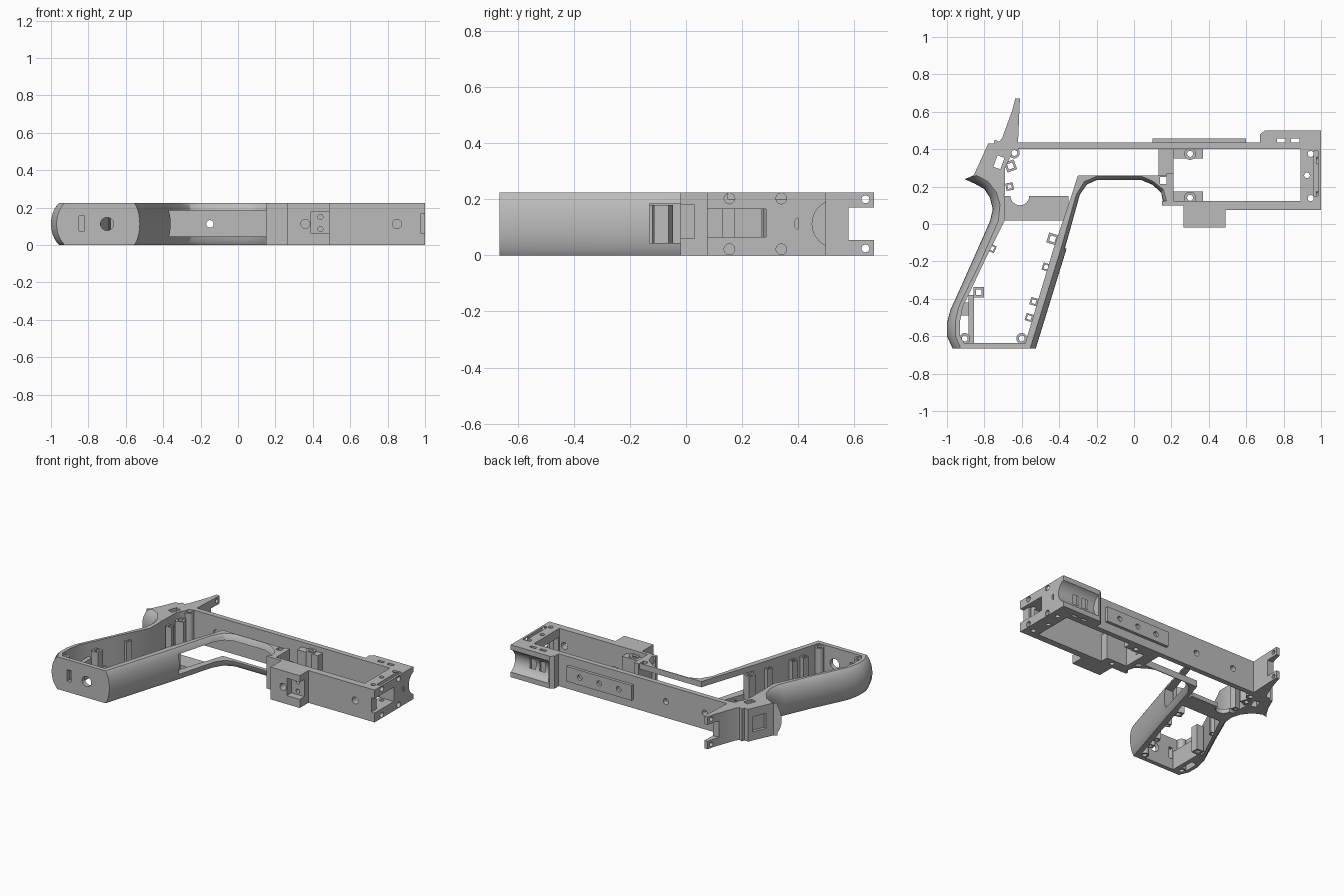
import bpy, bmesh, math
from mathutils import Matrix, Vector

if "Cube" in bpy.data.objects:
    bpy.data.objects.remove(bpy.data.objects["Cube"])

H = 0.225
MID = H / 2
grey = bpy.data.materials.new("plastic_grey")
grey.diffuse_color = (0.5, 0.5, 0.5, 1)
grey.use_nodes = True
grey.node_tree.nodes["Principled BSDF"].inputs["Base Color"].default_value = grey.diffuse_color


def finish(name, bm):
    bmesh.ops.recalc_face_normals(bm, faces=bm.faces)
    me = bpy.data.meshes.new(name)
    bm.to_mesh(me)
    bm.free()
    me.materials.append(grey)
    ob = bpy.data.objects.new(name, me)
    bpy.context.collection.objects.link(ob)
    return ob


def layers(name, rings):
    """Skin a stack of closed rings and cap both ends."""
    bm = bmesh.new()
    vs = [[bm.verts.new(p) for p in r] for r in rings]
    n = len(vs[0])
    for a, b in zip(vs, vs[1:]):
        for i in range(n):
            j = (i + 1) % n
            bm.faces.new((a[i], a[j], b[j], b[i]))
    bm.faces.new(vs[0][::-1])
    bm.faces.new(vs[-1])
    return finish(name, bm)


def prism(name, pts, z0=0, z1=H):
    return layers(name, [[(x, y, z) for x, y in pts] for z in (z0, z1)])


def box(name, x0, x1, y0, y1, z0=0, z1=H):
    return prism(name, [(x0, y0), (x1, y0), (x1, y1), (x0, y1)], z0, z1)


def tilted(name, x, y, w, d, deg, z0=0, z1=H):
    r = Matrix.Rotation(math.radians(deg), 2)
    pts = [r @ Vector((a * w / 2, b * d / 2)) + Vector((x, y))
           for a, b in ((-1, -1), (1, -1), (1, 1), (-1, 1))]
    return prism(name, pts, z0, z1)


def rod(name, c, r, length, axis="Z", seg=32):
    bm = bmesh.new()
    rot = {"X": Matrix.Rotation(math.pi / 2, 4, "Y"),
           "Y": Matrix.Rotation(math.pi / 2, 4, "X"), "Z": Matrix()}[axis]
    bmesh.ops.create_cone(bm, cap_ends=True, segments=seg, radius1=r, radius2=r,
                          depth=length, matrix=Matrix.Translation(c) @ rot)
    return finish(name, bm)


def bulged(name, outer, inner, bulge, n=12):
    """Wall whose outer side bows out between the two flat faces."""
    rings = []
    for k in range(n + 1):
        t = math.cos(math.pi * k / n)
        ring = []
        for o, i in zip(outer, inner):
            d = (Vector(i) - Vector(o)).normalized()
            p = Vector(o) + d * bulge * (1 - math.sqrt(max(0, 1 - 0.75 * t * t))) * 2
            ring.append((p.x, p.y, MID - t * MID))
        ring += [(x, y, MID - t * MID) for x, y in reversed(inner)]
        rings.append(ring)
    return layers(name, rings)


def cut(ob, *cutters):
    for c in cutters:
        m = ob.modifiers.new("cut", "BOOLEAN")
        m.operation, m.solver, m.object = "DIFFERENCE", "EXACT", c
        bpy.context.view_layer.objects.active = ob
        bpy.ops.object.modifier_apply(modifier=m.name)
    for c in cutters:
        bpy.data.objects.remove(c)
    return ob


def hole(x, y, z, r=0.015, length=0.6, axis="Z"):
    return rod("hole", (x, y, z), r, length, axis)


# Rear strap of the grip, from tang to heel
bulged("grip_back",
       [(-.905, .24), (-.85, .215), (-.80, .187), (-.77, .14), (-.755, .08), (-.77, .015),
        (-.865, -.2), (-.95, -.39), (-.982, -.46), (-1, -.53), (-1, -.6), (-.97, -.665)],
       [(-.88, .25), (-.84, .27), (-.77, .25), (-.70, .2), (-.69, .12), (-.69, .02),
        (-.80, -.2), (-.88, -.37), (-.915, -.44), (-.93, -.52), (-.93, -.6), (-.89, -.665)], .045)

# Front strap of the grip running into the trigger guard, with its slot
guard = bulged("grip_front_and_guard",
               [(-.525, -.665), (-.36, -.13), (-.28, .16), (-.245, .205), (-.2, .225),
                (.04, .225), (.1, .2), (.14, .16), (.15, .1)],
               [(-.59, -.665), (-.43, -.13), (-.335, .15), (-.3, .26), (-.2, .26),
                (.04, .26), (.1, .26), (.21, .26), (.21, .1)], .03)
cut(guard, box("slot", -.5, .2, -.13, .3, .045, .185), box("slot_peg", .14, .175, .215, .25, -.1, .4))

# Heel plate
heel = box("grip_heel", -.93, -.56, -.665, -.635)
cut(heel, hole(-.7, -.65, MID, .035, .2, "Y"), box("slit", -.85, -.82, -.7, -.6, .075, .155))

# Rear block with tang and two prongs
rear = prism("rear_block",
             [(-.88, .25), (-.86, .255), (-.82, .34), (-.78, .43), (-.75, .43), (-.745, .45), (-.72, .44),
              (-.705, .46), (-.65, .61), (-.635, .67), (-.61, .67), (-.613, .6), (-.62, .44), (-.62, .4),
              (-.66, .36), (-.69, .3), (-.69, .15), (-.715, .2), (-.77, .245), (-.83, .262)])
cut(rear, box("gap", -.75, -.5, .58, .7, .055, .17),
    tilted("window", -.722, .33, .04, .065, -20, -.1, .4),
    tilted("recess", -.82, .36, .06, .1, -25, .06, .165),
    hole(-.64, .64, .2, .014, .2, "X"), hole(-.64, .64, .025, .014, .2, "X"),
    hole(-.64, .38, MID))

# Plate bridging the grip straps
plate = box("bridge_plate", -.7, -.35, .02, .15, 0, .03)
cut(plate, hole(-.61, .15, 0, .05, .2))

# Top rail
rail = box("top_rail", -.64, 1, .4, .436)
cut(rail, *[hole(x, .42, MID, .02, .2, "Y") for x in (-.45, -.15)])
strip = box("rail_strip", .1, .6, .43, .456, .06, .165)
cut(strip, *[hole(x, .45, MID, .018, .1, "Y") for x in (.2, .35, .5)])

# Front cradle with a round groove
cradle = prism("front_cradle", [(.675, .43), (.675, .48), (.7, .5), (1, .5), (1, .43)])
cut(cradle, rod("groove", (.9, .535, MID), .085, .38, "X", 48),
    *[box("slit", x, x + .045, .437, .457, -.1, .4) for x in (.765, .84)])

# Lower wall and end wall of the front body
lower = box("lower_wall", .15, .97, .075, .122)
cut(lower, hole(.85, .1, MID, .024, .2, "Y"), box("mouth", .1, .265, .0, .1, -.1, .4))
end = prism("end_wall", [(.89, .12), (.96, .12), (.96, .075), (1, .075), (1, .41), (.89, .41)])
cut(end, box("window", .8, 1.1, .13, .285, .065, .165), box("notch", .975, 1.1, 0, .2, .065, .165),
    box("step", .962, .985, .15, .39, .2, .3),
    hole(.97, .41, MID, .024, .12, "X"), hole(.925, .26, MID, .015),
    *[hole(1, y, z, .019, .05, "X") for y in (.155, .34) for z in (.022, .203)],
    *[hole(.945, y, MID, .016) for y in (.138, .375)])

# Block below the front body
under = box("under_block", .265, .49, -.02, .1)
cut(under, box("recess", .39, .6, -.1, .03, .06, .18), hole(.36, 0, MID, .024, .15, "Y"),
    *[hole(.44, .03, z, .014, .06, "Y") for z in (.085, .15)])

# Cross rib and inner lugs
box("cross_rib", .13, .21, .25, .41, 0, .04)
box("front_rib", .175, .21, .1, .27)
for i, (y0, y1, yh) in enumerate(((.35, .405, .375), (.12, .175, .14))):
    lug = box("screw_lug_%d" % i, .21, .37, y0, y1, 0, .19)
    cut(lug, hole(.3, yh, MID, .016))
    cut(rod("lug_post_%d" % i, (.3, yh, .1), .032, .2), hole(.3, yh, MID, .016))

# Screw posts in the grip
for i, (x, y) in enumerate(((-.64, .38), (-.905, -.612), (-.6, -.612))):
    cut(rod("screw_post_%d" % i, (x, y, .108), .029, .216), hole(x, y, MID, .016))

# Small square sockets along the inner walls
sockets = [(-.66, .31, .055, 20), (-.665, .2, .04, 10), (-.76, -.13, .04, -25), (-.83, -.365, .055, 0),
           (-.435, -.08, .055, -17), (-.47, -.23, .04, -17), (-.535, -.415, .04, -17), (-.56, -.5, .04, -17)]
for i, (x, y, s, a) in enumerate(sockets):
    cut(tilted("socket_%d" % i, x, y, s, s, a, 0, .18),
        tilted("socket_hole", x, y, s * .55, s * .55, a, -.1, .4))

# Inner holder beside the grip back
box("inner_holder", -.885, -.855, -.64, -.38, 0, .13)
box("holder_web", -.93, -.88, -.49, -.42, 0, .04)

for ob in list(bpy.data.objects):
    bpy.ops.object.select_all(action="DESELECT")
    ob.select_set(True)
    bpy.context.view_layer.objects.active = ob
    bpy.ops.object.shade_smooth_by_angle(angle=math.radians(30))
